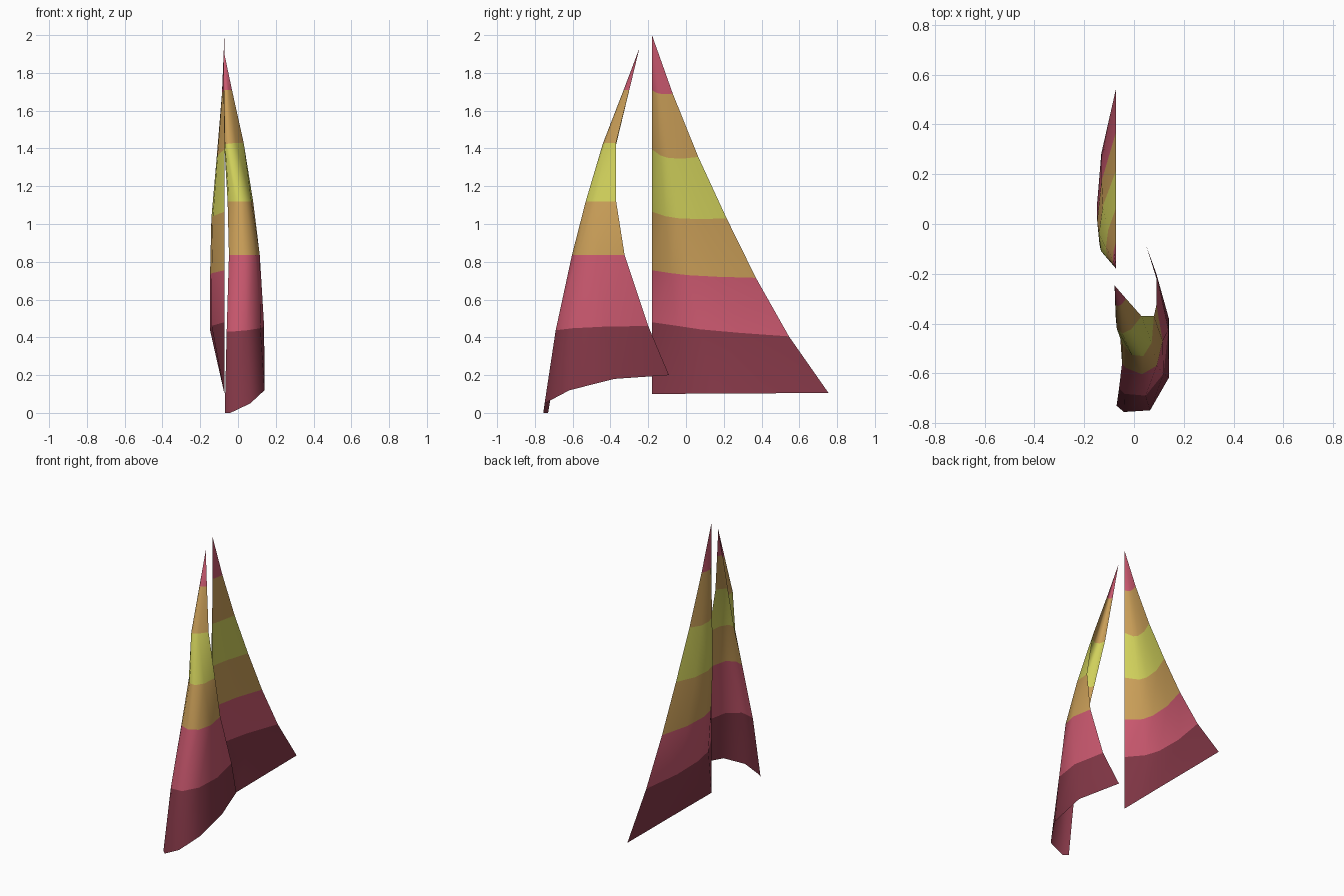
import bpy, bmesh
from mathutils import Vector

if "Cube" in bpy.data.objects:
    bpy.data.objects.remove(bpy.data.objects["Cube"])


def flat_colour(name, rgb):
    m = bpy.data.materials.new(name)
    m.diffuse_color = (*rgb, 1)
    m.use_nodes = True
    m.node_tree.nodes["Principled BSDF"].inputs["Base Color"].default_value = m.diffuse_color
    return m


maroon = flat_colour("maroon cloth", (0.23, 0.039, 0.063))
pink = flat_colour("pink cloth", (0.59, 0.098, 0.158))
tan = flat_colour("tan cloth", (0.59, 0.345, 0.098))
yellow = flat_colour("yellow cloth", (0.63, 0.63, 0.105))
BANDS = [0, 1, 2, 3, 2, 1]  # material of each cloth panel, foot to head


def make_sail(name, rows, section):
    """rows: luff xyz, leech xyz, belly depth, sag
    section: fraction along chord, share of belly, share of height change"""
    bm = bmesh.new()
    grid = []
    for luff, leech, depth, sag in rows:
        a, b = Vector(luff), Vector(leech)
        chord = Vector((b.x - a.x, b.y - a.y, 0))
        side = Vector((chord.y, -chord.x, 0))
        if side.length > 0:
            side.normalize()
        line = []
        for t, v, h in section:
            p = a + chord * t + side * (depth * v)
            p.z = a.z + (b.z - a.z) * h - sag * v
            line.append(bm.verts.new(p))
        grid.append(line)
    for r in range(len(grid) - 1):
        for c in range(len(section) - 1):
            f = bm.faces.new((grid[r][c], grid[r][c + 1],
                              grid[r + 1][c + 1], grid[r + 1][c]))
            f.material_index = BANDS[r]
            f.smooth = True
    # close the head to a point
    bmesh.ops.remove_doubles(bm, verts=bm.verts[:], dist=0.0005)
    me = bpy.data.meshes.new(name)
    bm.to_mesh(me)
    bm.free()
    for m in (maroon, pink, tan, yellow):
        me.materials.append(m)
    ob = bpy.data.objects.new(name, me)
    bpy.context.collection.objects.link(ob)
    return ob


# Mainsail: straight vertical luff, belly towards -x
X, Y = -0.072, -0.18
main_edges = [  # luff z, leech y, leech z, depth, sag
    (0.10, 0.755, 0.105, 0, 0),
    (0.48, 0.545, 0.405, 0.077, 0),
    (0.755, 0.37, 0.715, 0.076, 0.006),
    (1.065, 0.215, 1.03, 0.069, 0.017),
    (1.395, 0.065, 1.355, 0.041, 0.025),
    (1.71, -0.07, 1.69, 0.013, 0.01),
    (2.0, Y, 2.0, 0, 0),
]
make_sail("mainsail",
          [((X, Y, lz), (X, ey, ez), -d, s) for lz, ey, ez, d, s in main_edges],
          [(0, 0, 0), (0.18, 0.88, 0.25), (0.35, 1, 0.5), (0.64, 0.77, 0.75), (1, 0, 1)])

# Headsail: raked luff, deep belly towards +x and -y
make_sail("headsail", [
    ((-0.07, -0.73, 0), (0.05, -0.09, 0.20), 0.186, 0),
    ((-0.06, -0.66, 0.43), (0.09, -0.20, 0.46), 0.152, 0),
    ((-0.048, -0.56, 0.835), (0.09, -0.325, 0.835), 0.125, 0),
    ((-0.055, -0.46, 1.12), (0.08, -0.37, 1.12), 0.11, 0),
    ((-0.07, -0.37, 1.42), (0.03, -0.37, 1.43), 0.07, 0),
    ((-0.075, -0.30, 1.71), (-0.032, -0.30, 1.71), 0.03, 0),
    ((-0.078, -0.247, 1.93), (-0.078, -0.247, 1.93), 0, 0),
], [(0, 0, 0), (-0.03, 0.18, 0), (0.01, 0.73, 0.25), (0.23, 1, 0.6),
    (0.59, 0.76, 0.9), (1, 0, 1)])
